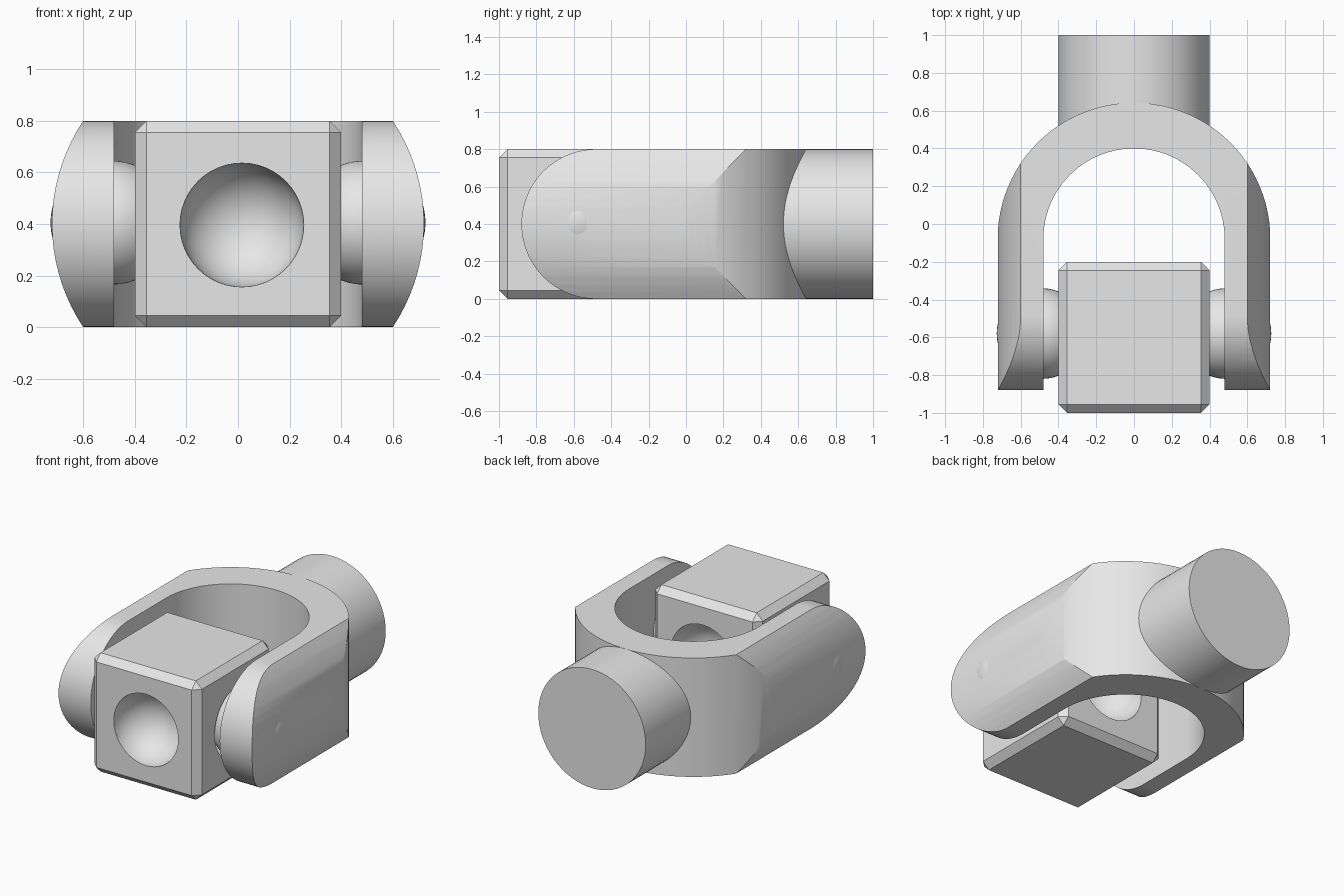
import bpy
import bmesh
from math import cos, sin, pi, radians
from mathutils import Matrix, Vector

cube = bpy.data.objects.get("Cube")
if cube:
    bpy.data.objects.remove(cube, do_unlink=True)

GREY = (0.8, 0.8, 0.8, 1)
steel = bpy.data.materials.new("grey_steel")
steel.use_nodes = True
steel.diffuse_color = GREY
steel.node_tree.nodes["Principled BSDF"].inputs["Base Color"].default_value = GREY

MID = 0.4        # height of the joint axis
ARCH_Y = -0.08   # centre of the yoke arch
PIVOT_Y = -0.58  # centre of the block and pivot balls
BALL_R = 0.24


def finish(name, bm):
    """Turn a bmesh into a named object with the steel material."""
    bmesh.ops.recalc_face_normals(bm, faces=bm.faces)
    mesh = bpy.data.meshes.new(name)
    bm.to_mesh(mesh)
    bm.free()
    mesh.materials.append(steel)
    obj = bpy.data.objects.new(name, mesh)
    bpy.context.collection.objects.link(obj)
    return obj


def prism(name, points, offset):
    """Extrude a closed outline along an offset."""
    bm = bmesh.new()
    face = bm.faces.new([bm.verts.new(p) for p in points])
    new = bmesh.ops.extrude_face_region(bm, geom=[face])["geom"]
    moved = [v for v in new if isinstance(v, bmesh.types.BMVert)]
    bmesh.ops.translate(bm, verts=moved, vec=offset)
    return finish(name, bm)


def cylinder_y(name, radius, y0, y1, segments=96):
    ring = [(radius * cos(2 * pi * i / segments), y0,
             MID + radius * sin(2 * pi * i / segments)) for i in range(segments)]
    return prism(name, ring, (0, y1 - y0, 0))


def ball(name, centre):
    bm = bmesh.new()
    bmesh.ops.create_uvsphere(bm, u_segments=48, v_segments=24, radius=BALL_R,
                              matrix=Matrix.Translation(centre))
    return finish(name, bm)


def combine(obj, other, operation):
    """Apply a boolean and remove the helper."""
    mod = obj.modifiers.new("cut", "BOOLEAN")
    mod.operation = operation
    mod.solver = "EXACT"
    mod.object = other
    bpy.context.view_layer.objects.active = obj
    bpy.ops.object.modifier_apply(modifier=mod.name)
    bpy.data.objects.remove(other, do_unlink=True)


def smooth(obj):
    bpy.ops.object.select_all(action="DESELECT")
    obj.select_set(True)
    bpy.context.view_layer.objects.active = obj
    bpy.ops.object.shade_smooth_by_angle(angle=radians(25))


def arc(radius, start, end, steps=48):
    angles = [start + (end - start) * i / steps for i in range(steps + 1)]
    return [(radius * cos(a), radius * sin(a)) for a in angles]


# Yoke: U-shaped outline extruded upwards
outer = [(0.722, -0.88)] + [(x, ARCH_Y + y) for x, y in arc(0.722, 0, pi)] + [(-0.722, -0.88)]
inner = [(-0.48, -0.88)] + [(x, ARCH_Y + y) for x, y in arc(0.48, pi, 0)] + [(0.48, -0.88)]
yoke = prism("yoke", [(x, y, 0) for x, y in outer + inner], (0, 0, 2 * MID))

# Rounded arm tips, then turned outer sides
tips = [(-1, -0.48 + y, MID + z * 1.0005) for y, z in arc(0.4, pi / 2, 3 * pi / 2)]
tips += [(-1, 0.9, -0.0002), (-1, 0.9, 2 * MID + 0.0002)]
combine(yoke, prism("tip_cutter", tips, (2, 0, 0)), "INTERSECT")
combine(yoke, cylinder_y("side_cutter", 0.721, -1.2, 1.2), "INTERSECT")
smooth(yoke)

# Shaft behind the arch
smooth(cylinder_y("shaft", MID, 0.45, 1.0, 64))

# Balls on the arms
for side, name in ((1, "left"), (-1, "right")):
    smooth(ball(name + "_pivot_ball", (side * 0.487, PIVOT_Y, MID + 0.005)))

# Chamfered centre block with a round socket in each upright face
bm = bmesh.new()
bmesh.ops.create_cube(bm, size=0.8, matrix=Matrix.Translation((0, -0.6, MID)))
bmesh.ops.bevel(bm, geom=bm.edges[:], offset=0.045, segments=1, affect="EDGES")
block = finish("centre_block", bm)
for direction in ((0, -1, 0), (0, 1, 0), (1, 0, 0), (-1, 0, 0)):
    d = Vector(direction)
    shift = Vector((0.015, 0, 0)) if d.y else Vector((0, 0.02, 0))
    centre = Vector((0, -0.6, MID - 0.004)) + d * 0.4 + shift
    combine(block, ball("socket_cutter", centre), "DIFFERENCE")
smooth(block)
